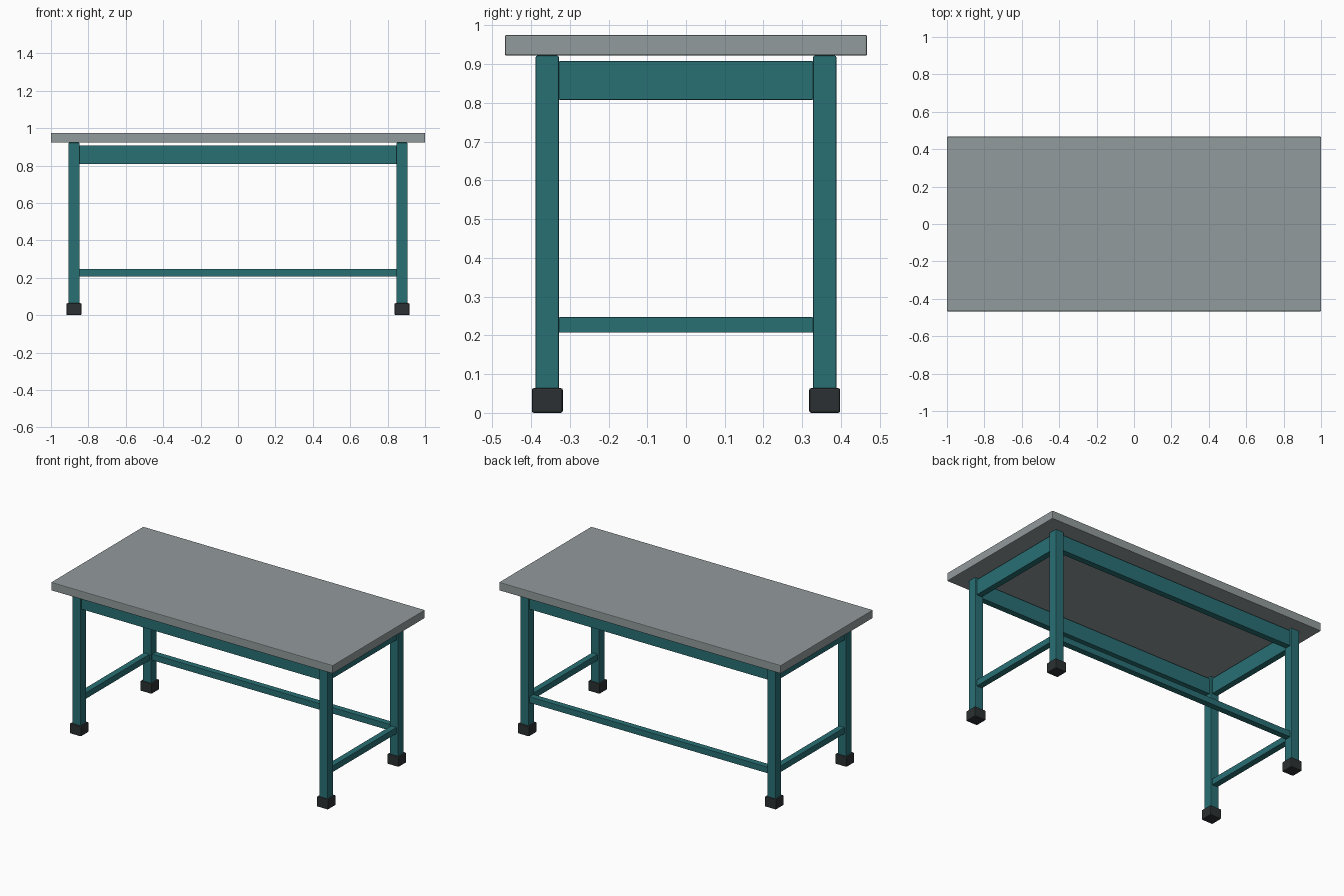
import bpy

if "Cube" in bpy.data.objects:
    bpy.data.objects.remove(bpy.data.objects["Cube"])


def material(name, rgb):
    m = bpy.data.materials.new(name)
    m.diffuse_color = (*rgb, 1)
    m.use_nodes = True
    m.node_tree.nodes["Principled BSDF"].inputs["Base Color"].default_value = m.diffuse_color
    return m


TEAL = material("teal_paint", (0.022, 0.16, 0.175))
GREY = material("grey_worktop", (0.29, 0.325, 0.335))
BLACK = material("black_rubber", (0.025, 0.03, 0.032))


def box(name, centre, size, mat, bevel=0.0):
    bpy.ops.mesh.primitive_cube_add(size=1, location=centre)
    ob = bpy.context.object
    ob.name = name
    ob.scale = size
    bpy.ops.object.transform_apply(location=False, rotation=False, scale=True)
    ob.data.materials.append(mat)
    if bevel:
        mod = ob.modifiers.new("soft_edges", 'BEVEL')
        mod.width = bevel
        mod.segments = 2
    return ob


LEG_X, LEG_Y, LEG_W = 0.877, 0.358, 0.06
SPAN_X, SPAN_Y = 2 * LEG_X - LEG_W, 2 * LEG_Y - LEG_W   # clear gaps between legs
RAIL = 0.04

# Worktop
box("worktop", (0, 0, 0.9485), (2, 0.935, 0.053), GREY, 0.004)

# Legs and rubber feet
for sx, side in ((-1, "left"), (1, "right")):
    for sy, end in ((-1, "front"), (1, "back")):
        x, y = sx * LEG_X, sy * LEG_Y
        box(f"{end}_{side}_leg", (x, y, 0.491), (LEG_W, LEG_W, 0.862), TEAL, 0.004)
        box(f"{end}_{side}_foot", (x, y, 0.032), (0.08, 0.08, 0.064), BLACK, 0.005)

# Long aprons under the worktop
for sy, end in ((-1, "front"), (1, "back")):
    box(f"{end}_apron", (0, sy * LEG_Y, 0.858), (SPAN_X, RAIL, 0.1), TEAL, 0.002)

# Side aprons and low side stretchers
for sx, side in ((-1, "left"), (1, "right")):
    box(f"{side}_apron", (sx * LEG_X, 0, 0.858), (RAIL, SPAN_Y, 0.1), TEAL, 0.002)
    box(f"{side}_stretcher", (sx * LEG_X, 0, 0.227), (RAIL, SPAN_Y, RAIL), TEAL, 0.002)

# Low stretcher between the back legs only
box("back_stretcher", (0, LEG_Y, 0.227), (SPAN_X, RAIL, RAIL), TEAL, 0.002)
